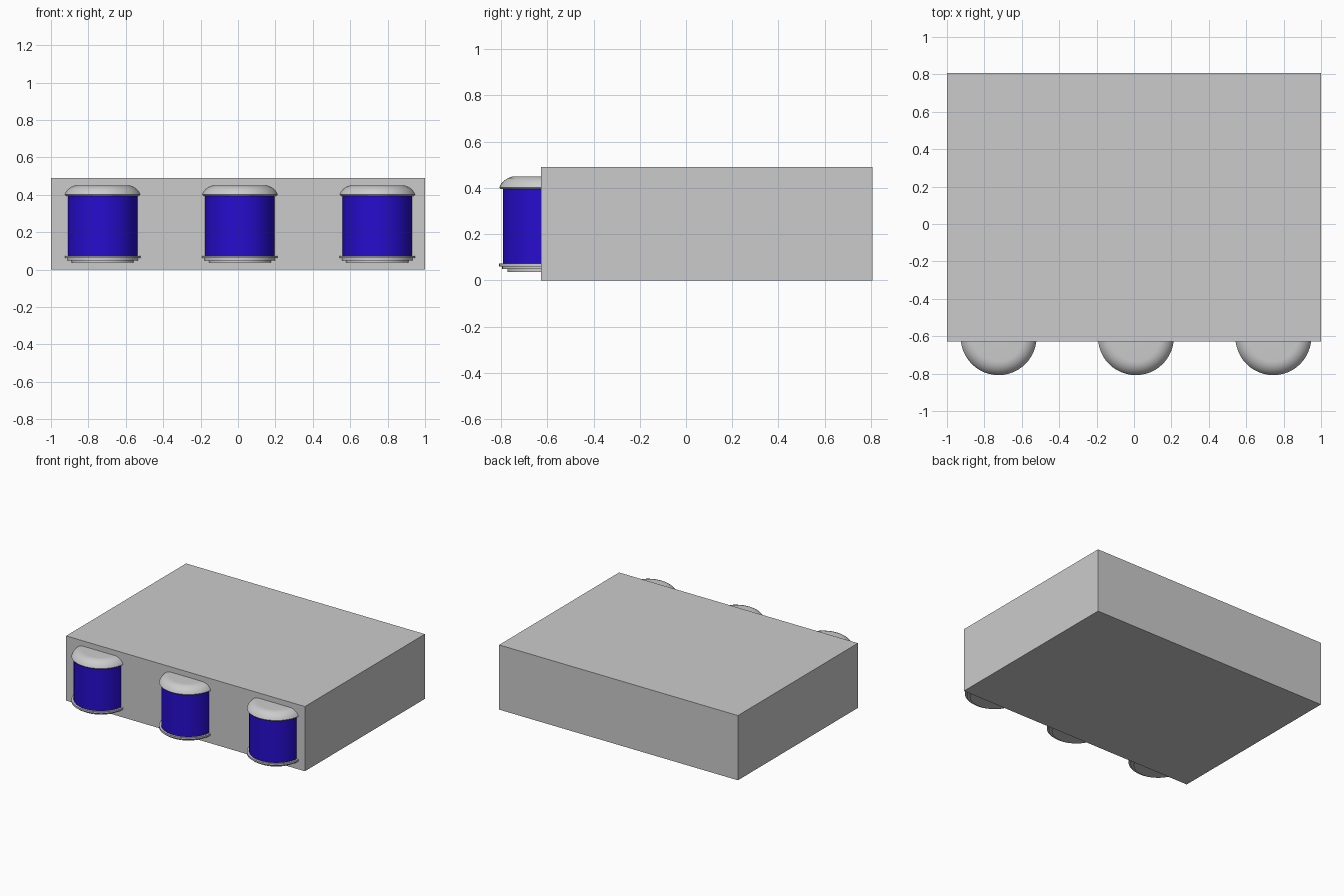
import bpy, bmesh, math

if "Cube" in bpy.data.objects:
    bpy.data.objects.remove(bpy.data.objects["Cube"])

SEGMENTS = 48
CENTRE_Y = -0.605


def link(name, bm, material=None):
    mesh = bpy.data.meshes.new(name)
    bmesh.ops.recalc_face_normals(bm, faces=bm.faces)
    bm.to_mesh(mesh)
    bm.free()
    obj = bpy.data.objects.new(name, mesh)
    bpy.context.collection.objects.link(obj)
    if material:
        mesh.materials.append(material)
    return obj


def lathe(name, profile, x, material=None):
    """Spin a (radius, z) profile into a closed round part."""
    bm = bmesh.new()
    verts = [bm.verts.new((r, 0, z)) for r, z in profile]
    edges = [bm.edges.new(pair) for pair in zip(verts, verts[1:])]
    bmesh.ops.spin(bm, geom=verts + edges, cent=(0, 0, 0), axis=(0, 0, 1),
                   angle=math.tau, steps=SEGMENTS, use_duplicate=False)
    bmesh.ops.remove_doubles(bm, verts=bm.verts, dist=1e-5)
    obj = link(name, bm, material)
    obj.location = (x, CENTRE_Y, 0)
    bpy.ops.object.select_all(action='DESELECT')
    obj.select_set(True)
    bpy.context.view_layer.objects.active = obj
    bpy.ops.object.shade_smooth_by_angle(angle=math.radians(30))
    return obj


# Main block
bm = bmesh.new()
bmesh.ops.create_cube(bm, size=1)
bmesh.ops.scale(bm, vec=(2.0, 1.435, 0.49), verts=bm.verts)
bmesh.ops.translate(bm, vec=(0, 0.0895, 0.245), verts=bm.verts)
link("main_block", bm)

blue = bpy.data.materials.new("blue")
blue.diffuse_color = (0.02, 0.004, 0.62, 1)
blue.use_nodes = True
blue.node_tree.nodes["Principled BSDF"].inputs["Base Color"].default_value = blue.diffuse_color

# Part profiles: rounded cap, straight drum, stepped base
cap = [(0, 0.395), (0.197, 0.395), (0.203, 0.402), (0.196, 0.416),
       (0.183, 0.431), (0.167, 0.442), (0.147, 0.449), (0.13, 0.45), (0, 0.45)]
drum = [(0, 0.07), (0.187, 0.07), (0.187, 0.397), (0, 0.397)]
base = [(0, 0.037), (0.168, 0.037), (0.168, 0.05), (0.19, 0.05),
        (0.19, 0.061), (0.203, 0.061), (0.203, 0.074), (0, 0.074)]

# Three round fixtures half sunk into the front
for side, x in (("left", -0.724), ("middle", 0.01), ("right", 0.745)):
    lathe(side + "_cap", cap, x)
    lathe(side + "_drum", drum, x, blue)
    lathe(side + "_base", base, x)
